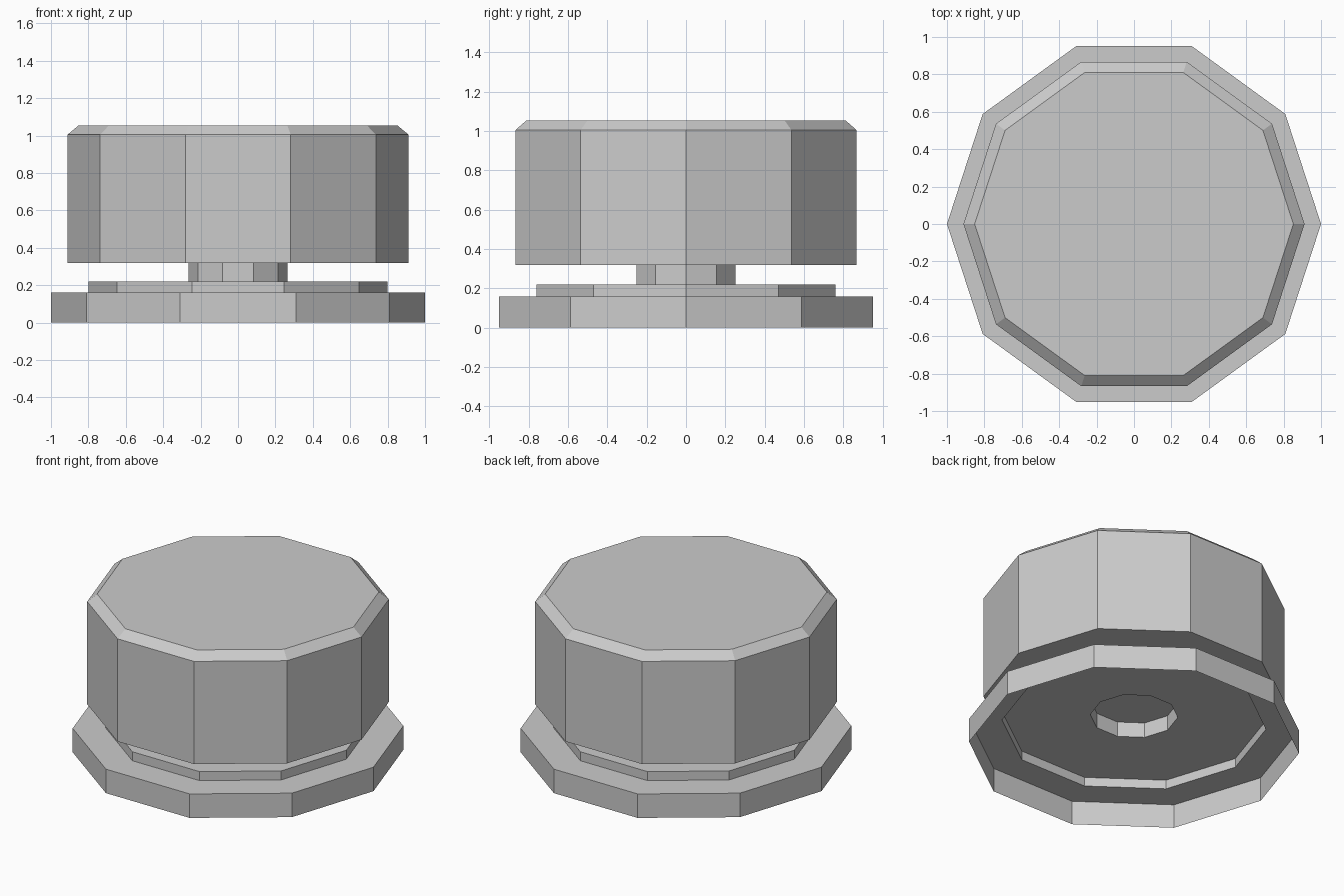
import bpy, bmesh
from math import cos, sin, tau

if "Cube" in bpy.data.objects:
    bpy.data.objects.remove(bpy.data.objects["Cube"])

SIDES = 10


def lathe(name, profile, cap_start=False, cap_end=False):
    """Ten-sided shell from (radius, height) points, listed bottom to top."""
    bm = bmesh.new()
    rings = [[bm.verts.new((r * cos(tau * i / SIDES), r * sin(tau * i / SIDES), z))
              for i in range(SIDES)] for r, z in profile]
    for a, b in zip(rings, rings[1:]):
        for i in range(SIDES):
            j = (i + 1) % SIDES
            bm.faces.new((a[i], a[j], b[j], b[i]))
    if cap_start:
        bm.faces.new(rings[0][::-1])
    if cap_end:
        bm.faces.new(rings[-1])
    mesh = bpy.data.meshes.new(name)
    bm.to_mesh(mesh)
    bm.free()
    obj = bpy.data.objects.new(name, mesh)
    bpy.context.collection.objects.link(obj)
    return obj


# Stepped base and short stem: a thin shell, hollow and open underneath
lathe("stepped_base", [(1.0, 0), (1.0, 0.16), (0.8, 0.16), (0.8, 0.22),
                       (0.265, 0.22), (0.265, 0.32)])

# Closed push cap with a chamfered top edge
lathe("push_cap", [(0.912, 0.32), (0.912, 1.005), (0.852, 1.055)],
      cap_start=True, cap_end=True)
